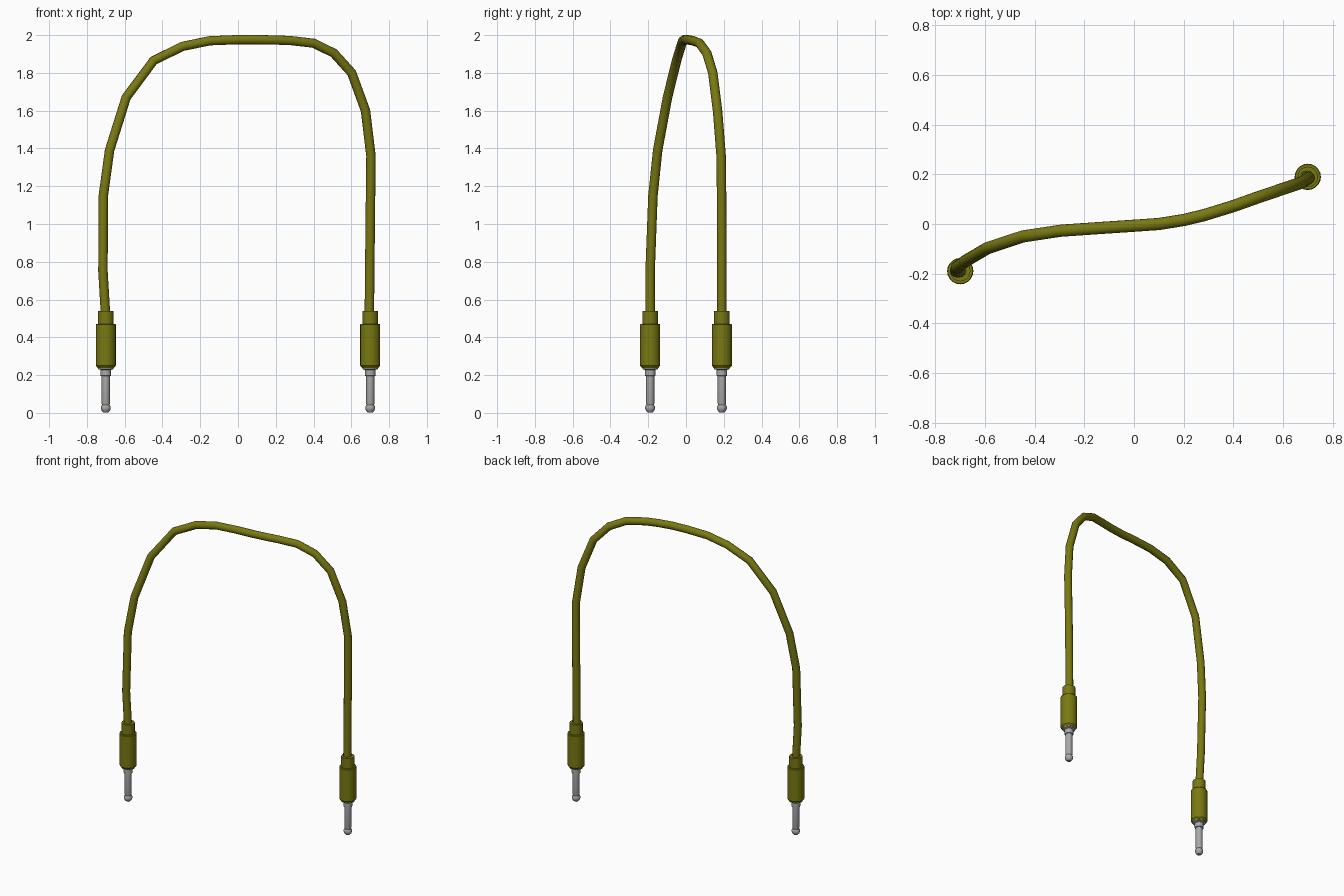
import bpy, bmesh, math

if "Cube" in bpy.data.objects:
    bpy.data.objects.remove(bpy.data.objects["Cube"])


def material(name, rgb):
    m = bpy.data.materials.new(name)
    m.diffuse_color = (*rgb, 1)
    m.use_nodes = True
    m.node_tree.nodes["Principled BSDF"].inputs["Base Color"].default_value = m.diffuse_color
    return m


olive = material("olive_plastic", (0.19, 0.19, 0.006))
steel = material("grey_metal", (0.40, 0.40, 0.40))


def finish(obj, mat):
    obj.data.materials.append(mat)
    bpy.ops.object.select_all(action='DESELECT')
    obj.select_set(True)
    bpy.context.view_layer.objects.active = obj
    bpy.ops.object.shade_smooth_by_angle(angle=math.radians(35))


def lathe(name, profile, mat, x, y, sides=20):
    """Spin a (radius, z) profile about a vertical axis at x, y."""
    bm = bmesh.new()
    rings = [[bm.verts.new((r * math.cos(2 * math.pi * i / sides),
                            r * math.sin(2 * math.pi * i / sides), z))
              for i in range(sides)] for r, z in profile]
    for a, b in zip(rings, rings[1:]):
        for i in range(sides):
            j = (i + 1) % sides
            bm.faces.new((a[i], a[j], b[j], b[i]))
    bm.faces.new(rings[0][::-1])
    bm.faces.new(rings[-1])
    me = bpy.data.meshes.new(name)
    bm.to_mesh(me)
    bm.free()
    obj = bpy.data.objects.new(name, me)
    obj.location = (x, y, 0)
    bpy.context.collection.objects.link(obj)
    finish(obj, mat)


# Plug at each end: metal pin, then plastic grip with narrower collar
pin = [(0.013, 0.002), (0.022, 0.012), (0.026, 0.022), (0.026, 0.034), (0.020, 0.043),
       (0.022, 0.05), (0.022, 0.195), (0.028, 0.197), (0.028, 0.228),
       (0.041, 0.232), (0.043, 0.25)]
grip = [(0.043, 0.238), (0.053, 0.25), (0.053, 0.467), (0.050, 0.471),
        (0.041, 0.471), (0.041, 0.54)]
for side, s in (("left", -1), ("right", 1)):
    lathe(side + "_pin", pin, steel, s * 0.70, s * 0.19)
    lathe(side + "_grip", grip, olive, s * 0.70, s * 0.19)

# Cable: faceted arch between the two grips
path = [(-0.70, -0.19, 0.50), (-0.715, -0.19, 0.75), (-0.713, -0.175, 1.15),
        (-0.68, -0.15, 1.39), (-0.592, -0.098, 1.67), (-0.447, -0.05, 1.865),
        (-0.295, -0.027, 1.94), (-0.15, -0.017, 1.97), (0, -0.007, 1.976),
        (0.10, 0, 1.976), (0.20, 0.016, 1.974), (0.28, 0.035, 1.971),
        (0.40, 0.072, 1.957), (0.507, 0.11, 1.905), (0.602, 0.142, 1.80),
        (0.675, 0.167, 1.60), (0.704, 0.186, 1.36), (0.70, 0.19, 1.0),
        (0.695, 0.19, 0.50)]
curve = bpy.data.curves.new("cable_path", 'CURVE')
curve.dimensions = '3D'
curve.bevel_depth = 0.025
curve.bevel_resolution = 4
curve.use_fill_caps = True
spline = curve.splines.new('POLY')
spline.points.add(len(path) - 1)
for p, co in zip(spline.points, path):
    p.co = (*co, 1)
helper = bpy.data.objects.new("cable_path", curve)
bpy.context.collection.objects.link(helper)
bpy.context.view_layer.update()
mesh = bpy.data.meshes.new_from_object(
    helper.evaluated_get(bpy.context.evaluated_depsgraph_get()))
bpy.data.objects.remove(helper)
cable = bpy.data.objects.new("cable", mesh)
bpy.context.collection.objects.link(cable)
mesh.materials.clear()
finish(cable, olive)
